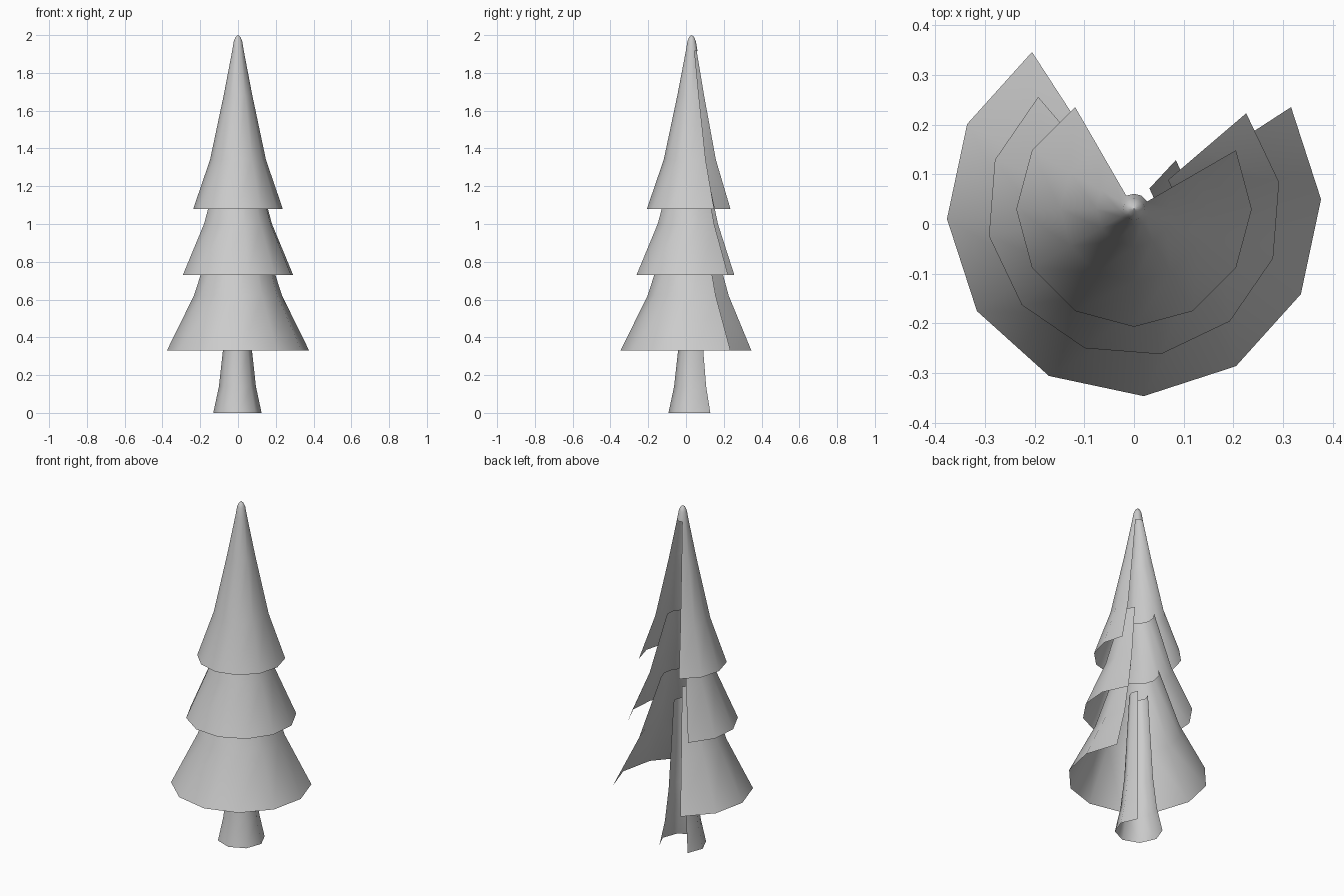
import bpy
from math import radians, cos, sin

if "Cube" in bpy.data.objects:
    bpy.data.objects.remove(bpy.data.objects["Cube"])


def shell(name, profile, sides, start, center, segs, full_rings=0):
    """Thin open shell of revolution, running clockwise from angle start.
    profile: (radius, z) from top down; the first full_rings rings close all the way round."""
    verts, faces = [], []
    for r, z in profile:
        for i in range(sides):
            a = radians(start - i * 360 / sides)
            verts.append((center[0] + r * cos(a), center[1] + r * sin(a), z))
    for k in range(len(profile) - 1):
        for i in range(sides if k + 1 < full_rings else segs):
            j = (i + 1) % sides
            a, b = k * sides, (k + 1) * sides
            faces.append((a + i, a + j, b + j, b + i))
    mesh = bpy.data.meshes.new(name)
    mesh.from_pydata(verts, [], faces)
    # outward normals and smooth shading
    mesh.flip_normals() if mesh.polygons[0].normal.dot(
        mesh.polygons[0].center - mesh.vertices[0].co.lerp(mesh.vertices[sides // 2].co, 0.5)) < 0 else None
    mesh.polygons.foreach_set("use_smooth", [True] * len(mesh.polygons))
    obj = bpy.data.objects.new(name, mesh)
    bpy.context.collection.objects.link(obj)
    return obj


AXIS = (0.0, 0.03)

# Flared trunk, open at the back
shell("trunk", [(0.05, 0.84), (0.077, 0.33), (0.098, 0.14), (0.128, 0)],
      8, 47, (-0.003, 0.035), 6)

# Branch tiers, each open over the rear quarter
shell("lower_branches", [(0.117, 0.98), (0.234, 0.62), (0.377, 0.33)],
      12, 33, AXIS, 9)
shell("middle_branches", [(0.09, 1.34), (0.183, 1.0), (0.297, 0.73)],
      12, 40.5, AXIS, 9)

# Top tier with a closed rounded tip
shell("top_branches",
      [(0.001, 2.0), (0.013, 1.99), (0.022, 1.968), (0.031, 1.915),
       (0.076, 1.68), (0.148, 1.34), (0.237, 1.08)],
      12, 30, AXIS, 9, full_rings=4)
